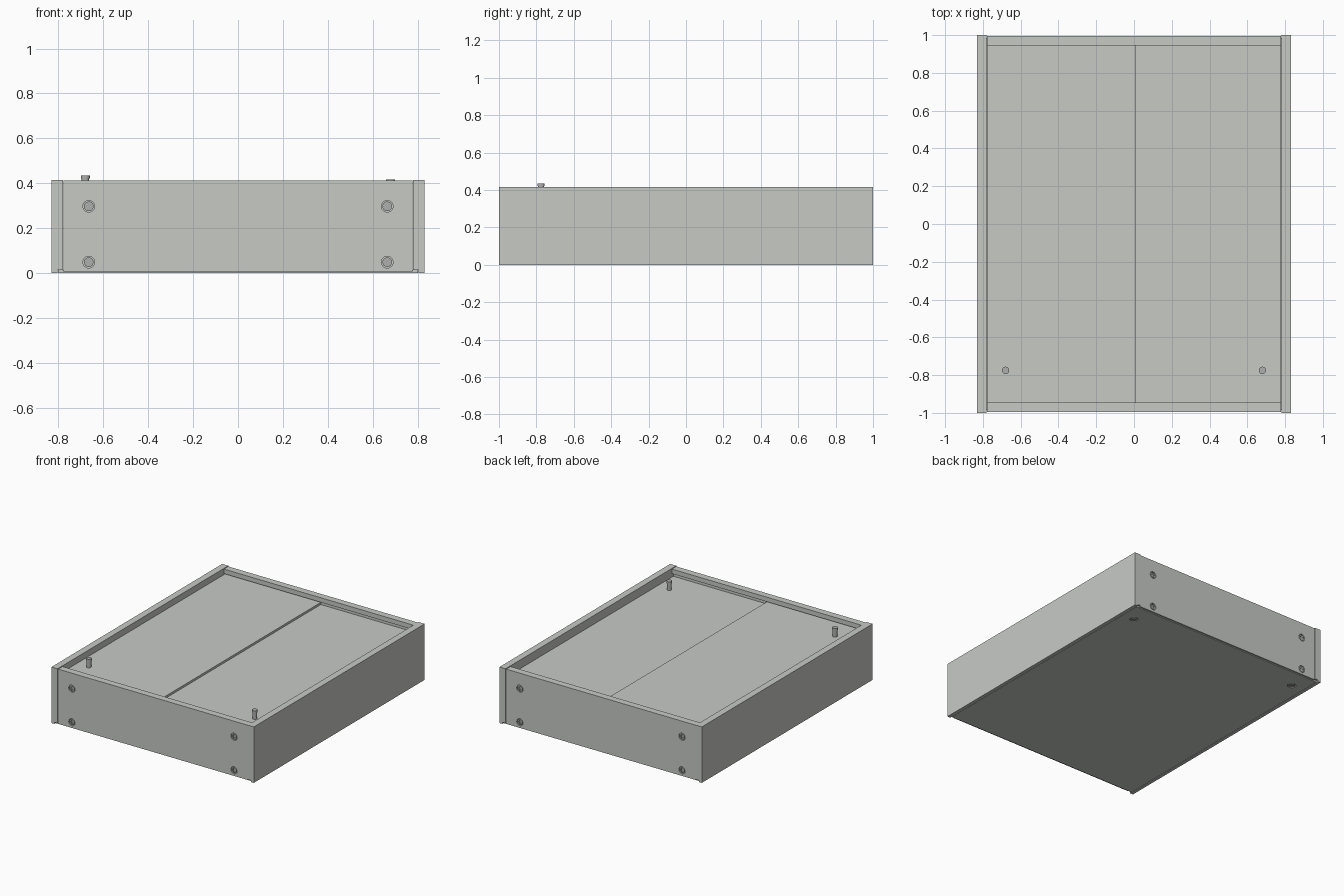
import bpy, bmesh, math
from mathutils import Matrix, Vector

if "Cube" in bpy.data.objects:
    bpy.data.objects.remove(bpy.data.objects["Cube"], do_unlink=True)


def material(name, colour):
    m = bpy.data.materials.new(name)
    m.use_nodes = True
    m.diffuse_color = colour
    m.node_tree.nodes["Principled BSDF"].inputs["Base Color"].default_value = colour
    return m


PANEL = material("pale grey panel", (0.57, 0.59, 0.56, 1))
METAL = material("grey hardware", (0.42, 0.43, 0.42, 1))

W, D, H = 0.83, 1.0, 0.415      # half width, half depth, height
IN = 0.78                       # inner face of the sides
FACE = 0.996                    # outer face of the end panels
BASE = 0.012                    # bottom board thickness


def finish(name, bm, mat):
    bmesh.ops.recalc_face_normals(bm, faces=bm.faces)
    mesh = bpy.data.meshes.new(name)
    bm.to_mesh(mesh)
    bm.free()
    mesh.materials.append(mat)
    ob = bpy.data.objects.new(name, mesh)
    bpy.context.collection.objects.link(ob)
    return ob


def add_prism(bm, ring, offset):
    face = bm.faces.new([bm.verts.new(p) for p in ring])
    new = bmesh.ops.extrude_face_region(bm, geom=[face])["geom"]
    verts = [v for v in new if isinstance(v, bmesh.types.BMVert)]
    bmesh.ops.translate(bm, verts=verts, vec=offset)


def prism(name, ring, offset, mat=PANEL):
    bm = bmesh.new()
    add_prism(bm, ring, Vector(offset))
    return finish(name, bm, mat)


def box(name, lo, hi):
    ring = [(lo[0], lo[1], lo[2]), (hi[0], lo[1], lo[2]),
            (hi[0], hi[1], lo[2]), (lo[0], hi[1], lo[2])]
    return prism(name, ring, (0, 0, hi[2] - lo[2]))


def cut(ob, cutter):
    mod = ob.modifiers.new("cut", "BOOLEAN")
    mod.operation = "DIFFERENCE"
    mod.solver = "EXACT"
    mod.object = cutter
    cutter.hide_render = True
    cutter.hide_viewport = True
    cutter.display_type = "WIRE"


def discs(name, frames, radius, z0, z1, mat=METAL):
    """Cylinders along the local z of every frame."""
    bm = bmesh.new()
    for f in frames:
        bmesh.ops.create_cone(bm, cap_ends=True, segments=24, radius1=radius,
                              radius2=radius, depth=z1 - z0,
                              matrix=f @ Matrix.Translation((0, 0, (z0 + z1) / 2)))
    return finish(name, bm, mat)


def crosses(name, frames, arm, half):
    """Plus-shaped cutters for the screw slots."""
    bm = bmesh.new()
    quarter = [(arm, -half), (arm, half), (half, half)]
    for f in frames:
        ring = []
        for k in range(4):
            turn = Matrix.Rotation(k * math.pi / 2, 4, "Z")
            ring += [f @ turn @ Vector((x, y, -0.005)) for x, y in quarter]
        add_prism(bm, ring, f.to_3x3() @ Vector((0, 0, 0.02)))
    return finish(name, bm, METAL)


def screws(name, board, frames, radius):
    """Countersunk screw heads sitting in holes in a board."""
    cut(board, discs(name + "_hole_cutter", frames, radius, -0.009, 0.02))
    heads = discs(name, frames, radius * 0.82, -0.0095, -0.001)
    cut(heads, crosses(name + "_slot_cutter", frames, radius * 0.6, radius * 0.16))


# Side panels, rebated below for the bottom board
for side, s in (("left", 1), ("right", -1)):
    profile = [(IN, BASE), (0.805, BASE), (0.805, 0), (W, 0), (W, H), (IN, H)]
    prism(side + "_side_panel", [(s * x, -D, z) for x, z in profile], (0, 2 * D, 0))

# Bottom board with a pair of screws near the back
bottom = box("bottom_board", (-0.803, -0.985, 0), (0.803, 0.985, BASE))
down = Matrix.Rotation(math.pi, 4, "X")
screws("bottom_screws", bottom,
       [Matrix.Translation((s * 0.705, 0.84, 0)) @ down for s in (-1, 1)], 0.03)

# End panels with a groove that carries the sliding lids
for end, s in (("front", -1), ("back", 1)):
    profile = [(FACE, 0.006), (FACE, H - 0.003), (0.945, H - 0.003), (0.945, 0.378),
               (0.965, 0.378), (0.965, 0.325), (0.945, 0.325), (0.945, 0.006)]
    edge = IN - 0.003
    panel = prism(end + "_panel", [(-edge, s * y, z) for y, z in profile], (2 * edge, 0, 0))
    out = Matrix.Rotation(-s * math.pi / 2, 4, "X")
    spots = [Matrix.Translation((x, s * FACE, z)) @ out
             for x in (-0.665, 0.665) for z in (0.048, 0.297)]
    screws(end + "_screws", panel, spots, 0.026)

# Two overlapping sliding lids, each with a small knob
for side, x0, x1, top, knob in (("right", -0.778, 0.008, 0.37, -0.68),
                                ("left", -0.04, 0.778, 0.352, 0.68)):
    box(side + "_sliding_lid", (x0, -0.962, top - 0.016), (x1, 0.962, top))
    spot = [Matrix.Translation((knob, -0.775, top))]
    discs(side + "_knob_stem", spot, 0.0165, -0.002, 0.052)
    discs(side + "_knob_cap", spot, 0.0195, 0.05, 0.065)
